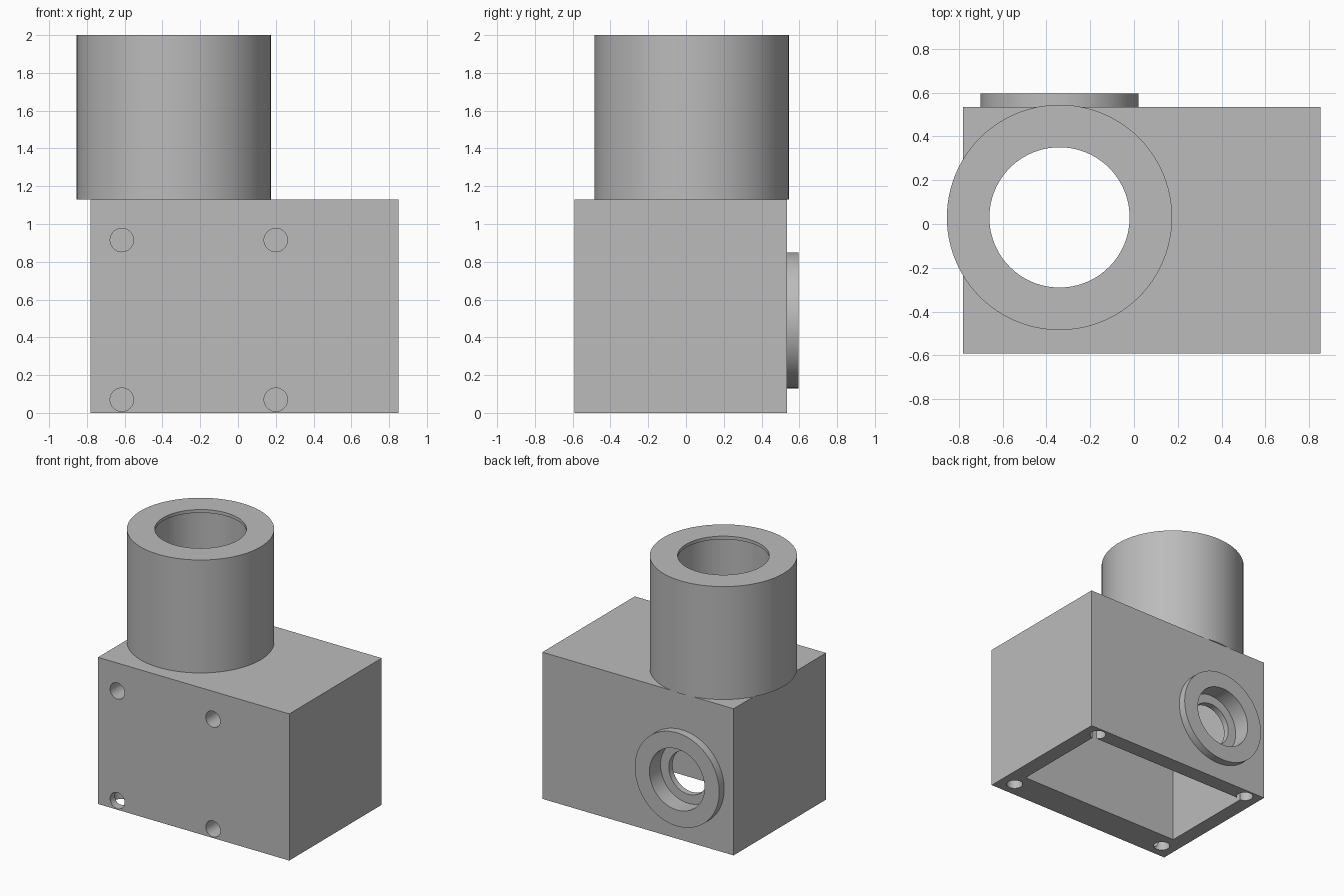
import bpy
from math import radians
from mathutils import Vector

if "Cube" in bpy.data.objects:
    bpy.data.objects.remove(bpy.data.objects["Cube"], do_unlink=True)

# Single plain grey material
grey = bpy.data.materials.new("plain_grey")
grey.use_nodes = True
GREY = (0.5, 0.5, 0.5, 1)
grey.diffuse_color = GREY
grey.node_tree.nodes["Principled BSDF"].inputs["Base Color"].default_value = GREY


def box(name, low, high):
    low, high = Vector(low), Vector(high)
    bpy.ops.mesh.primitive_cube_add(size=1, location=(low + high) / 2)
    ob = bpy.context.object
    ob.name = name
    ob.scale = high - low
    bpy.ops.object.transform_apply(location=False, rotation=False, scale=True)
    return ob


def rod(name, axis, centre, start, end, radius, sides=96):
    """Cylinder along y or z; centre holds the other two coordinates."""
    mid = (start + end) / 2
    a, b = centre
    along_y = axis == "y"
    bpy.ops.mesh.primitive_cylinder_add(
        vertices=sides, radius=radius, depth=end - start,
        location=(a, mid, b) if along_y else (a, b, mid),
        rotation=(radians(90) if along_y else 0, 0, 0))
    ob = bpy.context.object
    ob.name = name
    return ob


def cut(target, cutter):
    mod = target.modifiers.new("cut", "BOOLEAN")
    mod.operation = "DIFFERENCE"
    mod.solver = "EXACT"
    mod.object = cutter
    bpy.context.view_layer.objects.active = target
    bpy.ops.object.modifier_apply(modifier=mod.name)
    bpy.data.objects.remove(cutter, do_unlink=True)


def finish(ob):
    ob.data.materials.clear()
    ob.data.materials.append(grey)
    bpy.ops.object.select_all(action="DESELECT")
    ob.select_set(True)
    bpy.context.view_layer.objects.active = ob
    bpy.ops.object.shade_smooth_by_angle(angle=radians(30))


TUBE = (-0.34, 0.03)      # x, y of the vertical tube
PORT = (-0.34, 0.49)      # x, z of the rear port
TOP, BACK, FRONT = 1.13, 0.535, -0.59

# Hollow housing, open underneath
body = box("housing", (-0.78, FRONT, 0), (0.85, BACK, TOP))
cut(body, box("cavity", (-0.664, -0.35, -0.1), (0.73, 0.413, 1.01)))
cut(body, rod("bore", "z", TUBE, 0.9, 1.3, 0.32))

# Rear port: wide counterbore, then a narrower through hole
cut(body, rod("counterbore", "y", PORT, 0.46, 0.7, 0.235))
cut(body, rod("port_hole", "y", PORT, 0.3, 0.7, 0.165))

# Blind mounting holes in the front face
for x in (-0.615, 0.2):
    for z in (0.07, 0.915):
        cut(body, rod("front_hole", "y", (x, z), -0.7, -0.41, 0.062, 48))

# Screw holes in the bottom rim
for x in (-0.66, 0.73):
    for y in (-0.475, 0.462):
        cut(body, rod("rim_hole", "z", (x, y), -0.1, 0.3, 0.058, 48))
finish(body)

# Vertical tube with a thin inner lip at the mouth
tube = rod("tube", "z", TUBE, TOP, 2.0, 0.514)
cut(tube, rod("tube_bore", "z", TUBE, 1.0, 2.1, 0.32))
cut(tube, rod("tube_undercut", "z", TUBE, 1.2, 1.975, 0.33))
finish(tube)

# Raised ring around the rear port
ring = rod("port_ring", "y", PORT, BACK, 0.595, 0.36)
cut(ring, rod("ring_hole", "y", PORT, 0.4, 0.7, 0.235))
finish(ring)
